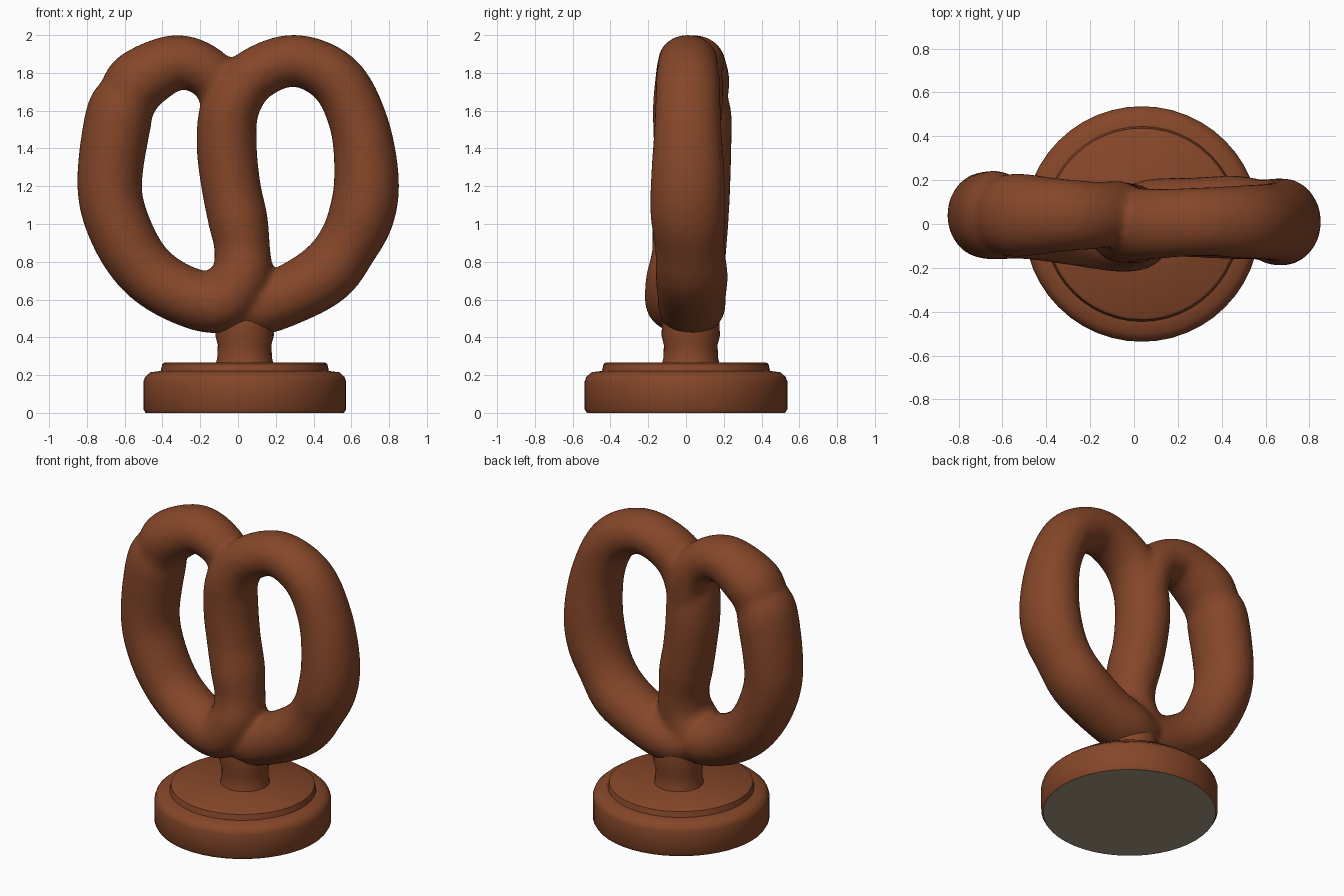
import bpy, bmesh, math
from mathutils import Vector

if "Cube" in bpy.data.objects:
    bpy.data.objects.remove(bpy.data.objects["Cube"])


def material(name, rgb):
    m = bpy.data.materials.new(name)
    m.diffuse_color = (*rgb, 1)
    m.use_nodes = True
    m.node_tree.nodes["Principled BSDF"].inputs["Base Color"].default_value = m.diffuse_color
    return m


brown = material("baked_brown", (0.235, 0.062, 0.022))
grey = material("underside_grey", (0.36, 0.31, 0.23))


def make_object(name, bm, mats):
    bmesh.ops.recalc_face_normals(bm, faces=bm.faces)
    me = bpy.data.meshes.new(name)
    bm.to_mesh(me)
    bm.free()
    for m in mats:
        me.materials.append(m)
    ob = bpy.data.objects.new(name, me)
    bpy.context.collection.objects.link(ob)
    bpy.context.view_layer.objects.active = ob
    for o in bpy.context.selected_objects:
        o.select_set(False)
    ob.select_set(True)
    return ob


def skin(bm, rings):
    """Join consecutive vertex rings and cap both ends."""
    n = len(rings[0])
    for a, b in zip(rings, rings[1:]):
        for i in range(n):
            j = (i + 1) % n
            bm.faces.new((a[i], a[j], b[j], b[i]))
    bm.faces.new(rings[0])
    bm.faces.new(rings[-1])


def lathe(name, profile, cx, cy, mats, sides=48):
    bm = bmesh.new()
    rings = []
    for r, z in profile:
        rings.append([bm.verts.new((cx + r * math.cos(2 * math.pi * i / sides),
                                    cy + r * math.sin(2 * math.pi * i / sides), z))
                      for i in range(sides)])
    skin(bm, rings)
    return make_object(name, bm, mats)


def catmull(points, steps):
    pts = [Vector(p) for p in points]
    pts = [2 * pts[0] - pts[1]] + pts + [2 * pts[-1] - pts[-2]]
    out = []
    for k in range(1, len(pts) - 2):
        a, b, c, d = pts[k - 1:k + 3]
        for s in range(steps):
            t = s / steps
            out.append(0.5 * (2 * b + (c - a) * t + (2 * a - 5 * b + 4 * c - d) * t * t
                              + (3 * b - a - 3 * c + d) * t ** 3))
    return out + [pts[-2]]


# Pretzel rope: x, y, z, radius, from the hidden left end through the middle to the right loop
rope = [
    (-0.05, 0.05, 1.50, 0.12), (-0.08, 0.05, 1.69, 0.13), (-0.17, 0.04, 1.81, 0.135),
    (-0.33, 0.04, 1.855, 0.147), (-0.52, 0.04, 1.76, 0.168), (-0.585, 0.04, 1.665, 0.162),
    (-0.633, 0.04, 1.56, 0.178), (-0.68, 0.04, 1.20, 0.172), (-0.615, 0.03, 0.95, 0.168),
    (-0.48, 0.02, 0.745, 0.16), (-0.28, -0.01, 0.62, 0.158), (-0.09, -0.03, 0.59, 0.165),
    (0.015, -0.03, 0.72, 0.16), (0.022, -0.01, 0.87, 0.148), (0.0, 0.0, 1.02, 0.158),
    (-0.037, 0.01, 1.20, 0.157), (-0.06, 0.01, 1.42, 0.16), (-0.04, 0.0, 1.62, 0.155),
    (0.08, 0.0, 1.785, 0.142), (0.30, 0.01, 1.865, 0.138), (0.52, 0.01, 1.765, 0.148),
    (0.64, 0.01, 1.53, 0.156), (0.68, 0.01, 1.25, 0.172), (0.655, 0.01, 1.05, 0.175),
    (0.575, 0.02, 0.88, 0.162), (0.46, 0.03, 0.735, 0.168), (0.26, 0.03, 0.62, 0.16),
    (0.08, 0.03, 0.56, 0.155), (-0.06, 0.02, 0.56, 0.13),
]
path = catmull(rope, 6)
bm = bmesh.new()
rings = []
SIDES = 24
for k, p in enumerate(path):
    q0, q1 = path[max(k - 1, 0)], path[min(k + 1, len(path) - 1)]
    tan = Vector((q1[0] - q0[0], 0, q1[2] - q0[2])).normalized()
    side = Vector((tan.z, 0, -tan.x))
    ring = []
    for i in range(SIDES):
        a = 2 * math.pi * i / SIDES
        v = Vector(p[:3]) + side * (p[3] * math.cos(a))
        v.y += p[3] * 1.14 * math.sin(a)
        ring.append(bm.verts.new(v))
    rings.append(ring)
skin(bm, rings)
pretzel = make_object("pretzel_rope", bm, [brown])

# Fuse the crossings into one soft dough surface
fuse = pretzel.modifiers.new("fuse", 'REMESH')
fuse.mode = 'VOXEL'
fuse.voxel_size = 0.022
fuse.use_smooth_shade = True
soft = pretzel.modifiers.new("soften", 'SMOOTH')
soft.factor = 0.5
soft.iterations = 5

# Short neck between the rope and the base
neck = lathe("neck", [(0.155, 0.25), (0.145, 0.29), (0.142, 0.36), (0.155, 0.41), (0.15, 0.50)],
             0.035, 0.025, [brown], 24)
bpy.ops.object.shade_smooth_by_angle(angle=math.radians(40))

# Round base with a raised disc on top and a grey underside
base = lathe("base", [(0.525, 0.0), (0.537, 0.02), (0.537, 0.165), (0.528, 0.19), (0.50, 0.215),
                      (0.445, 0.222), (0.437, 0.258), (0.425, 0.267)], 0.036, 0.0, [brown, grey])
for f in base.data.polygons:
    if f.normal.z < -0.9:
        f.material_index = 1
bpy.ops.object.shade_smooth_by_angle(angle=math.radians(40))
